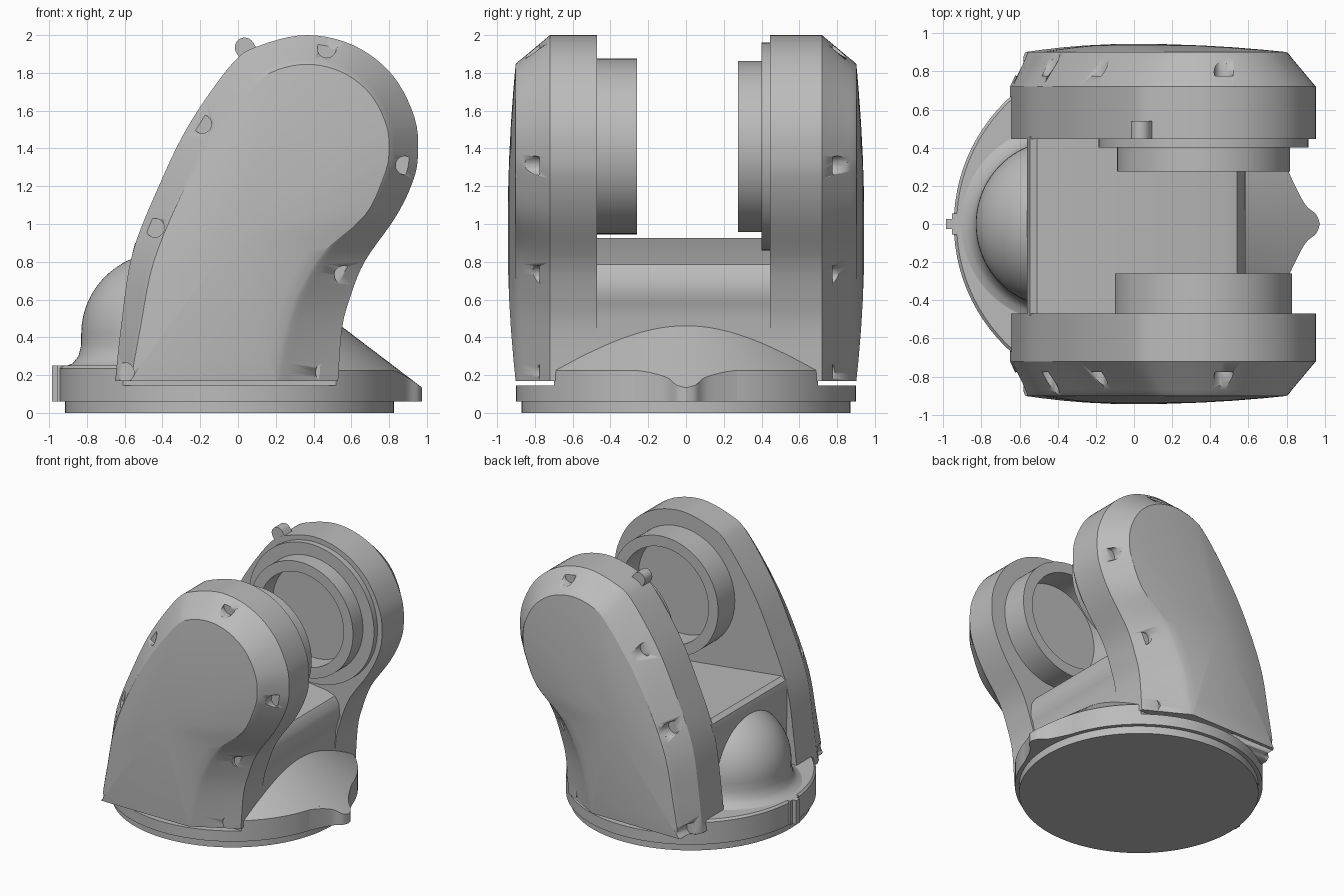
import bpy, bmesh, math
from mathutils import Vector, Matrix

if "Cube" in bpy.data.objects:
    bpy.data.objects.remove(bpy.data.objects["Cube"])

grey = bpy.data.materials.new("plain grey")
grey.use_nodes = True
grey.diffuse_color = (0.5, 0.5, 0.5, 1)
grey.node_tree.nodes["Principled BSDF"].inputs["Base Color"].default_value = (0.5, 0.5, 0.5, 1)

AXIS_X = -0.045                      # centre of the round base
PIVOT = (0.365, 1.41)                # centre of the round arm heads (x, z)


def finish(name, bm, angle=30):
    bmesh.ops.recalc_face_normals(bm, faces=bm.faces)
    mesh = bpy.data.meshes.new(name)
    bm.to_mesh(mesh)
    bm.free()
    ob = bpy.data.objects.new(name, mesh)
    bpy.context.collection.objects.link(ob)
    mesh.materials.append(grey)
    bpy.ops.object.select_all(action='DESELECT')
    ob.select_set(True)
    bpy.context.view_layer.objects.active = ob
    bpy.ops.object.shade_smooth_by_angle(angle=math.radians(angle))
    return ob


def skin(bm, rings, closed=True):
    """Join rings of vertices with quads."""
    for a, b in zip(rings, rings[1:]):
        n = len(a)
        for i in range(n if closed else n - 1):
            j = (i + 1) % n
            bm.faces.new((a[i], a[j], b[j], b[i]))


def lathe(profile, cx, steps=96):
    """Solid of revolution about a vertical axis; profile is (radius, z)."""
    bm = bmesh.new()
    turn = [math.tau * i / steps for i in range(steps)]
    rings = [[bm.verts.new((cx + r * math.cos(t), r * math.sin(t), z)) for t in turn] for r, z in profile]
    skin(bm, rings)
    bm.faces.new(rings[0])
    bm.faces.new(rings[-1])
    return bm


def clip(bm, point, normal):
    """Cut away everything on the normal side and cap the cut."""
    res = bmesh.ops.bisect_plane(bm, geom=bm.verts[:] + bm.edges[:] + bm.faces[:], plane_co=point,
                                 plane_no=normal, clear_outer=True)
    edges = [e for e in res["geom_cut"] if isinstance(e, bmesh.types.BMEdge)]
    bmesh.ops.contextual_create(bm, geom=edges)


def prism(bm, points, y0, y1):
    """Extrude an (x, z) polygon along y."""
    rings = [[bm.verts.new((x, y, z)) for x, z in points] for y in (y0, y1)]
    skin(bm, rings)
    for ring in rings:
        bm.faces.new(ring)


def circle(cx, cz, r, n=64):
    return [(cx + r * math.cos(math.tau * i / n), cz + r * math.sin(math.tau * i / n)) for i in range(n)]


def smooth_path(pts, steps=5):
    """Catmull-Rom curve through the points."""
    out = []
    for i in range(len(pts) - 1):
        p0, p1, p2, p3 = (pts[min(max(k, 0), len(pts) - 1)] for k in range(i - 1, i + 3))
        for s in range(steps):
            t = s / steps
            out.append(0.5 * (2 * p1 + (p2 - p0) * t + (2 * p0 - 5 * p1 + 4 * p2 - p3) * t ** 2
                              + (3 * p1 - p0 - 3 * p2 + p3) * t ** 3))
    return out + [pts[-1]]


# Round base: foot, flange, and the raised parts between the arms
finish("base_foot", lathe([(0.87, 0), (0.87, 0.07)], AXIS_X))
finish("base_flange", lathe([(0.9, 0.06), (0.9, 0.145)], AXIS_X))

rear = lathe([(0.9, 0.07), (0.9, 0.235), (0.885, 0.25), (0.3, 0.25)], AXIS_X)
cone = lathe([(0.9, 0.07), (0.9, 0.225), (0.58, 0.468), (0.3, 0.468)], AXIS_X)
for bm, name, side in ((rear, "rear_rim", 1), (cone, "front_cone", -1)):
    clip(bm, (0, 0.7, 0), (0, 1, 0))
    clip(bm, (0, -0.7, 0), (0, -1, 0))
    clip(bm, (0, 0, 0), (side, 0, 0))
    finish(name, bm)


# Pointed nose that carries the cone slope past the rim
def cone_height(x, y):
    return 0.468 - 0.76 * (math.hypot(x - AXIS_X, y) - 0.58)


edge = smooth_path([Vector(p) for p in ((0.8, -0.3), (0.845, -0.2), (0.9, -0.1), (0.955, -0.05), (0.975, 0))])
edge += [Vector((p.x, -p.y)) for p in reversed(edge[:-1])]
bm = bmesh.new()
rows = []
for p in edge:
    line = [(0.6, p.y), (p.x, p.y)]
    rows.append([bm.verts.new((x, y, 0.06)) for x, y in line]
                + [bm.verts.new((x, y, cone_height(x, y))) for x, y in reversed(line)])
skin(bm, rows)
bm.faces.new(rows[0])
bm.faces.new(rows[-1])
finish("nose", bm)

# Small upright lug on the back of the rim
bm = bmesh.new()
bmesh.ops.create_cube(bm, size=1, matrix=Matrix.LocRotScale((-0.925, 0, 0.155), None, (0.12, 0.11, 0.19)))
bmesh.ops.bevel(bm, geom=[e for e in bm.edges if abs(e.verts[0].co.z - e.verts[1].co.z) > 0.1],
                offset=0.03, segments=4, affect='EDGES')
finish("rear_lug", bm)

# Rounded dome at the back, flaring into the rim
dome = [(0.53, 0.245), (0.485, 0.262), (0.455, 0.3), (0.44, 0.36)]
dome += [(0.44 * math.cos(math.radians(a)), 0.42 + 0.43 * math.sin(math.radians(a))) for a in range(0, 90, 6)]
bm = lathe(dome, -0.39)
clip(bm, (-0.2, 0, 0), (1, 0, 0))
finish("rear_dome", bm, 40)

# Bridge block between the arms
bm = bmesh.new()
prism(bm, [(-0.55, 0.15), (-0.56, 0.84), (-0.545, 0.9), (-0.51, 0.925), (0.47, 0.81), (0.54, 0.785), (0.575, 0.73),
           (0.585, 0.63), (0.565, 0.58), (0.545, 0.5), (0.535, 0.15)], -0.48, 0.46)
finish("bridge_block", bm)

# Arm outline paired with the edge of its raised panel: (x, z, panel x, panel z)
left = [(-0.65, 0.17, -0.57, 0.17), (-0.62, 0.45, -0.52, 0.45), (-0.56, 0.84, -0.45, 0.8),
        (-0.415, 1.21, -0.3, 1.16), (-0.257, 1.53, -0.14, 1.44), (-0.03, 1.85, 0.06, 1.71)]
right = [(0.83, 1.03, 0.68, 1.05), (0.67, 0.8, 0.45, 0.84), (0.59, 0.6, 0.32, 0.62),
         (0.55, 0.44, 0.26, 0.44), (0.53, 0.17, 0.2, 0.17)]
arc = []
for a in (115, 90, 65, 40, 15, -5, -20):
    c, s = math.cos(math.radians(a)), math.sin(math.radians(a))
    arc.append((PIVOT[0] + 0.59 * c, PIVOT[1] + 0.59 * s, PIVOT[0] + 0.44 * c, PIVOT[1] + 0.44 * s))
outline = smooth_path([Vector(p) for p in left + arc + right])
notches = [(0.47, 1.93), (0.885, 1.31), (0.56, 0.73), (0.46, 0.215), (-0.6, 0.215), (-0.44, 0.98), (-0.19, 1.53)]


def arm(name, side, inner):
    bm = bmesh.new()
    rings = []

    def ring(y, blend, shrink=1.0):
        verts = []
        for p in outline:
            q = Vector((p[0], p[1])).lerp(Vector((p[2], p[3])), blend)
            q = Vector((0.0, 0.95)).lerp(q, shrink)
            verts.append(bm.verts.new((q.x, side * y, q.y)))
        rings.append(verts)

    for y, blend in ((inner, 0), (0.72, 0), (0.87, 0.84), (0.89, 0.94), (0.902, 1.03)):
        ring(y, blend)
    for s in (0.85, 0.65, 0.45, 0.2):
        ring(0.902 + 0.043 * (1 - s * s), 1.03, s)
    skin(bm, rings)
    bm.faces.new(rings[0])
    bm.faces.new(rings[-1])
    ob = finish(name, bm, 25)

    # Screw pockets cut into the sloped border
    bm = bmesh.new()
    for x, z in notches:
        prism(bm, circle(x, z, 0.05, 20), side * 0.775, side * 1.1)
    cutter = finish("pocket_cutter", bm)
    cutter.hide_render = True
    bpy.context.view_layer.objects.active = ob
    mod = ob.modifiers.new("pockets", 'BOOLEAN')
    mod.operation, mod.solver, mod.object = 'DIFFERENCE', 'EXACT', cutter
    while ob.modifiers[0] != mod:
        bpy.ops.object.modifier_move_up(modifier=mod.name)
    bpy.ops.object.modifier_apply(modifier=mod.name)
    bpy.data.objects.remove(cutter)


arm("front_arm", -1, 0.47)
arm("back_arm", 1, 0.445)


# Hollow bearing collars on the inner faces of the arm heads
def collar(name, y_arm, y_end, radius, bore):
    bm = bmesh.new()
    rings = [[bm.verts.new((x, y, z)) for x, z in circle(*PIVOT, r, 80)]
             for r, y in ((radius, y_arm), (radius, y_end), (bore, y_end), (bore, y_arm))]
    skin(bm, rings + rings[:1])
    finish(name, bm)


collar("front_collar", -0.475, -0.26, 0.465, 0.38)
collar("back_collar", 0.45, 0.275, 0.453, 0.37)
collar("back_collar_step", 0.45, 0.4, 0.55, 0.44)

# Rounded stop tab on top of the back arm
bm = bmesh.new()
cx, cz, r = 0.035, 1.935, 0.052
lean = math.atan2(cz - PIVOT[1], cx - PIVOT[0])
tab = [(cx + r * math.cos(lean + math.radians(a)), cz + r * math.sin(lean + math.radians(a)))
       for a in range(-90, 91, 15)]
root = Vector((math.cos(lean), math.sin(lean))) * 0.12
tab += [(tab[-1][0] - root.x, tab[-1][1] - root.y), (tab[0][0] - root.x, tab[0][1] - root.y)]
prism(bm, tab, 0.447, 0.54)
finish("stop_tab", bm)
